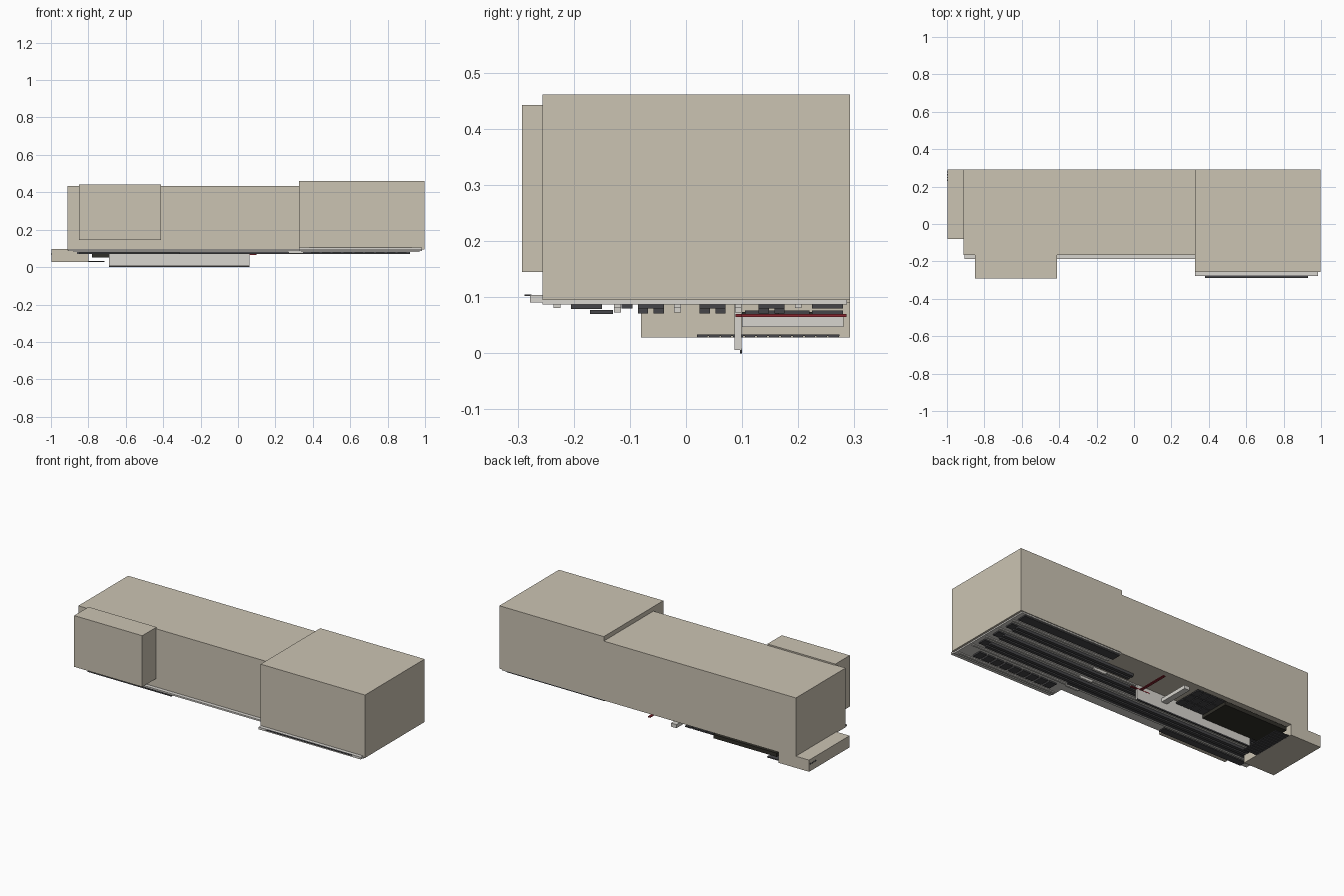
import bpy, bmesh
from mathutils import Vector


def mat(name, r, g, b):
    m = bpy.data.materials.new(name)
    m.diffuse_color = (r, g, b, 1)
    return m


BEIGE = mat("beige_wall", 0.60, 0.55, 0.45)
PALE = mat("pale_concrete", 0.68, 0.66, 0.62)
DARK = mat("dark_grey", 0.06, 0.06, 0.065)
BLACK = mat("dark_brown", 0.03, 0.028, 0.022)
RED = mat("dark_red", 0.25, 0.02, 0.03)


def boxes(name, spans, material):
    """One object holding axis-aligned boxes given as (x0, x1, y0, y1, z0, z1)."""
    bm = bmesh.new()
    for x0, x1, y0, y1, z0, z1 in spans:
        made = bmesh.ops.create_cube(bm, size=1)["verts"]
        bmesh.ops.scale(bm, vec=(x1 - x0, y1 - y0, z1 - z0), verts=made)
        mid = Vector((x0 + x1, y0 + y1, z0 + z1)) / 2
        bmesh.ops.translate(bm, vec=mid, verts=made)
    mesh = bpy.data.meshes.new(name)
    bm.to_mesh(mesh)
    bm.free()
    mesh.materials.append(material)
    ob = bpy.data.objects.new(name, mesh)
    bpy.context.collection.objects.link(ob)
    return ob


# Building masses
boxes("main_hall", [(-0.912, 0.327, -0.165, 0.292, 0.09, 0.435)], BEIGE)
boxes("tall_hall", [(0.325, 0.997, -0.256, 0.292, 0.095, 0.461)], BEIGE)
boxes("front_block", [(-0.85, -0.412, -0.292, -0.16, 0.145, 0.443)], BEIGE)
boxes("low_annex", [(-0.997, -0.80, -0.08, 0.292, 0.028, 0.096)], BEIGE)

# Floor slabs and projecting front ledges
boxes("main_floor", [(-0.905, 0.33, -0.187, 0.085, 0.087, 0.096)], PALE)
boxes("tall_floor", [(0.327, 0.985, -0.256, 0.287, 0.087, 0.095)], PALE)
boxes("front_ledge", [(0.327, 0.985, -0.278, -0.25, 0.091, 0.104)], PALE)
boxes("ledge_strip", [(0.38, 0.93, -0.288, -0.275, 0.102, 0.105)], DARK)

# Long pale rails under the floor
rails = []
for i, y in enumerate((-0.23, -0.122, -0.015, 0.093, 0.2)):
    left = 0.34 if i in (0, 4) else (-0.88 if i < 3 else 0.07)
    rails.append((left, 0.97, y - 0.006, y + 0.006, 0.081, 0.088))
    if 0 < i < 4:
        rails.append((0.27, 0.35, y - 0.006, y + 0.006, 0.073, 0.082))
boxes("floor_rails", rails, PALE)

# Long dark racks between the rails, with a narrow lower strip on each
racks = []
for y, left in ((-0.0625, -0.86), (0.0475, -0.78), (0.1525, 0.15)):
    racks.append((left, 0.96, y - 0.023, y + 0.023, 0.08, 0.087))
    for dy in (-0.014, 0.014):
        racks.append((left, 0.92, y + dy - 0.009, y + dy + 0.009, 0.071, 0.08))
racks += [(-0.86, 0.35, -0.115, -0.095, 0.08, 0.087),
          (-0.85, -0.31, -0.171, -0.13, 0.07, 0.077),
          (0.33, 0.96, 0.225, 0.28, 0.08, 0.087)]
boxes("storage_racks", racks, DARK)

# Row of square bays near the front of the tall hall
bays = [(0.39 + i * 0.058, 0.436 + i * 0.058, -0.205, -0.15, 0.079, 0.087)
        for i in range(9)]
boxes("square_bays", bays, DARK)

# Sunken wall, crossing beam and red frame
boxes("pit_wall", [(-0.69, 0.062, 0.086, 0.099, 0.006, 0.09)], PALE)
boxes("wall_foot", [(-0.69, 0.062, 0.096, 0.1, 0.001, 0.009),
                    (-0.69, -0.68, 0.096, 0.1, 0.0, 0.002)], DARK)
boxes("cross_beam", [(-0.135, -0.10, 0.1, 0.281, 0.047, 0.068)], PALE)
boxes("red_bars", [(0.03, 0.045, 0.088, 0.286, 0.065, 0.07),
                   (-0.02, 0.10, 0.088, 0.1, 0.065, 0.07)], RED)

# Gridded panels and solid tray beside the pit wall
grid = []
for i in range(4):
    for j in range(3):
        x, y = -0.37 + i * 0.046, 0.105 + j * 0.06
        grid.append((x, x + 0.041, y, y + 0.055, 0.069, 0.076))
boxes("grid_panels", grid, DARK)
boxes("solid_tray", [(-0.78, -0.372, 0.1, 0.28, 0.052, 0.074)], BLACK)

# Slatted platform projecting from the annex
slats = [(-0.80, -0.713, 0.02 + i * 0.0213, 0.038 + i * 0.0213, 0.028, 0.034)
         for i in range(12)]
slats.append((-0.80, -0.715, 0.02, 0.274, 0.031, 0.034))
boxes("slatted_platform", slats, DARK)

# Small vents on the annex end
vents = [(-1.0, -0.996, 0.23 + i * 0.015, 0.237 + i * 0.015, 0.068, 0.074)
         for i in range(4)]
boxes("annex_vents", vents, DARK)
